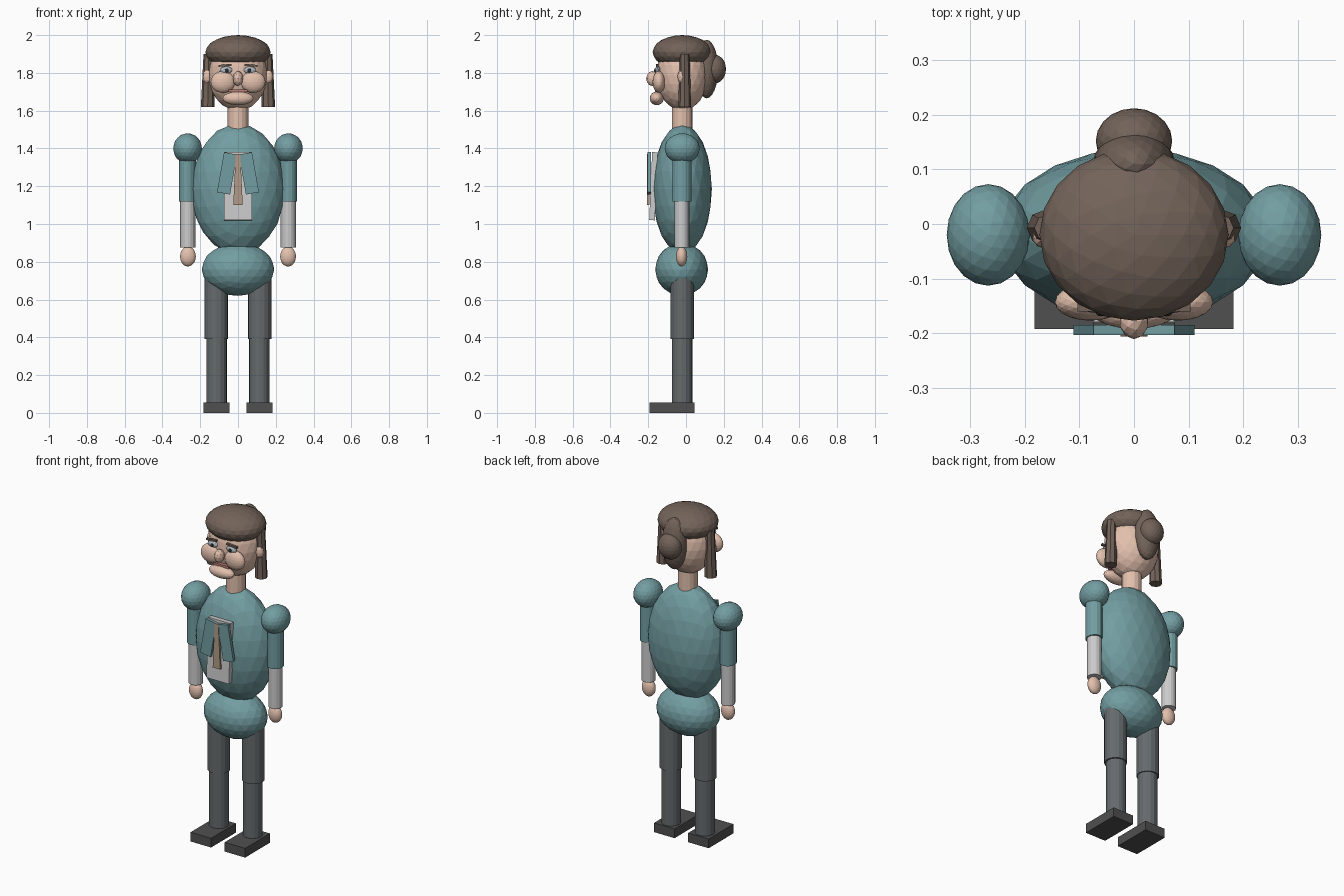
import bpy, math

if "Cube" in bpy.data.objects:
    bpy.data.objects.remove(bpy.data.objects["Cube"])

COLORS = {
    "teal": (0.17, 0.34, 0.36), "hair": (0.17, 0.125, 0.10), "skin": (0.77, 0.53, 0.42),
    "white": (0.8, 0.8, 0.79), "trouser": (0.13, 0.145, 0.15), "shoe": (0.08, 0.08, 0.08),
    "tie": (0.45, 0.33, 0.25), "eye": (0.45, 0.5, 0.55), "dark": (0.03, 0.03, 0.03),
    "lip": (0.5, 0.2, 0.18),
}
MATS = {}
for key, rgb in COLORS.items():
    MATS[key] = bpy.data.materials.new(key)
    MATS[key].diffuse_color = (*rgb, 1)


def finish(name, color, scale, rot=(0, 0, 0)):
    ob = bpy.context.object
    ob.name = name
    ob.scale = scale
    ob.rotation_euler = [math.radians(a) for a in rot]
    ob.data.materials.append(MATS[color])
    return ob


def ball(name, color, loc, radii, sub=3, rot=(0, 0, 0)):
    bpy.ops.mesh.primitive_ico_sphere_add(subdivisions=sub, radius=1, location=loc)
    return finish(name, color, radii, rot)


def tube(name, color, x, y, z0, z1, rx, ry, taper=1.0, sides=16, rot=(0, 0, 0)):
    bpy.ops.mesh.primitive_cone_add(vertices=sides, radius1=1, radius2=taper, depth=z1 - z0,
                                    location=(x, y, (z0 + z1) / 2))
    return finish(name, color, (rx, ry, 1), rot)


def box(name, color, loc, size, rot=(0, 0, 0)):
    bpy.ops.mesh.primitive_cube_add(size=1, location=loc)
    return finish(name, color, size, rot)


Y = -0.02  # body axis

# Trunk and neck
ball("torso", "teal", (0, Y, 1.185), (0.247, 0.157, 0.345))
ball("hips", "teal", (0, Y - 0.003, 0.76), (0.192, 0.14, 0.14))
tube("neck", "skin", 0, Y, 1.48, 1.66, 0.055, 0.055)

# Head and hair
ball("head", "skin", (0, Y, 1.79), (0.155, 0.137, 0.19))
ball("hair_cap", "hair", (0, Y, 1.91), (0.173, 0.157, 0.09))
ball("back_hair", "hair", (0, 0.11, 1.82), (0.075, 0.06, 0.155))
ball("hair_bun", "hair", (0, 0.152, 1.82), (0.07, 0.06, 0.076))

# Face centre
ball("nose", "skin", (0, -0.178, 1.77), (0.027, 0.033, 0.04), 2)
ball("chin", "skin", (0, -0.155, 1.665), (0.082, 0.037, 0.036))
box("mouth", "lip", (0, -0.148, 1.705), (0.1, 0.03, 0.014))

# Shirt front and tie
box("shirt_front", "white", (0, -0.172, 1.2), (0.15, 0.03, 0.36), (-2.5, 0, 0))
tie = box("tie", "tie", (0, -0.2, 1.235), (0.05, 0.012, 0.27))
for v in tie.data.vertices:
    if v.co.z > 0:
        v.co.x *= 0.5

# Mirrored parts
for s, side in ((-1, "left"), (1, "right")):
    # Facial features
    ball(side + "_cheek", "skin", (s * 0.08, -0.143, 1.752), (0.065, 0.034, 0.058))
    ball(side + "_eye", "eye", (s * 0.063, -0.15, 1.815), (0.034, 0.014, 0.02), 2)
    ball(side + "_pupil", "dark", (s * 0.06, -0.163, 1.813), (0.01, 0.006, 0.011), 2)
    box(side + "_eyebrow", "hair", (s * 0.068, -0.153, 1.84), (0.07, 0.014, 0.01), (0, s * 5, 0))
    ball(side + "_ear", "skin", (s * 0.162, Y - 0.005, 1.78), (0.024, 0.02, 0.038), 2)
    # Side lock of hair
    tube(side + "_hair_lock", "hair", s * 0.158, -0.007, 1.62, 1.9, 0.036, 0.034, 0.75, 8, (0, s * -1, 0))
    # Arm
    ball(side + "_shoulder", "teal", (s * 0.267, Y, 1.4), (0.076, 0.093, 0.08))
    tube(side + "_upper_arm", "teal", s * 0.268, Y - 0.002, 1.12, 1.4, 0.045, 0.05)
    tube(side + "_forearm", "white", s * 0.266, Y - 0.002, 0.875, 1.14, 0.04, 0.04)
    ball(side + "_hand", "skin", (s * 0.265, Y - 0.003, 0.828), (0.042, 0.03, 0.053))
    # Leg
    tube(side + "_thigh", "trouser", s * 0.115, Y, 0.39, 0.76, 0.063, 0.062)
    tube(side + "_shin", "trouser", s * 0.113, Y, 0.04, 0.42, 0.055, 0.055)
    box(side + "_shoe", "shoe", (s * 0.114, -0.074, 0.028), (0.137, 0.236, 0.056))
    # Lapel
    box(side + "_lapel", "teal", (s * 0.058, -0.194, 1.268), (0.07, 0.018, 0.215), (0, s * -10, 0))

for m in bpy.data.materials:
    if m.users and not m.is_grease_pencil:
        m.use_nodes = True
        m.node_tree.nodes["Principled BSDF"].inputs["Base Color"].default_value = m.diffuse_color
